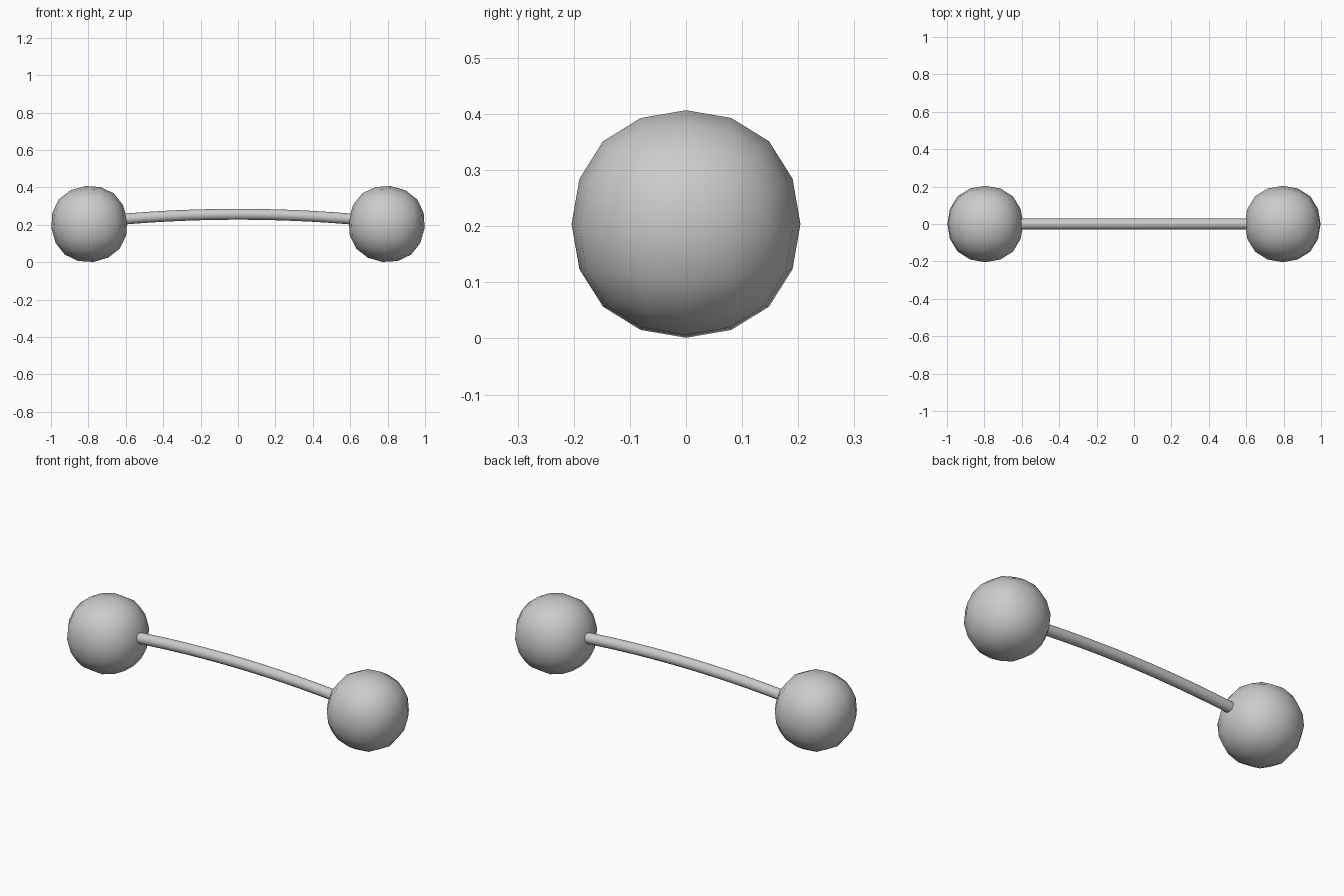
import bpy, math
from mathutils import Matrix

if "Cube" in bpy.data.objects:
    bpy.data.objects.remove(bpy.data.objects["Cube"])

ARC_R = 7.2      # radius of the gentle bend
TOP_Z = 0.256    # bar centre height in the middle
BALL_R = 0.204
BALL_X = 0.795


def arc_z(x):
    return TOP_Z - (ARC_R - math.sqrt(ARC_R ** 2 - x * x))


# Rounded end weights: subdivided cubes tilted along the bend
def ball(name, side):
    bpy.ops.mesh.primitive_cube_add(size=2 * BALL_R / 0.8395)
    ob = bpy.context.object
    ob.name = name
    ob.location = (side * BALL_X, 0, BALL_R)
    ob.rotation_euler.y = side * math.asin(BALL_X / ARC_R)
    sub = ob.modifiers.new("round", 'SUBSURF')
    sub.levels = sub.render_levels = 2
    for p in ob.data.polygons:
        p.use_smooth = True


ball("left_weight", -1)
ball("right_weight", 1)

# Bowed handle: circle swept along the arc, ends tucked in the weights
N, SIDES, HALF, RAD = 16, 16, 0.63, 0.029
verts, faces = [], []
for i in range(N + 1):
    x = -HALF + 2 * HALF * i / N
    tilt = Matrix.Rotation(math.asin(x / ARC_R), 3, 'Y')
    for j in range(SIDES):
        a = 2 * math.pi * j / SIDES
        p = tilt @ Matrix.Rotation(a, 3, 'X').col[2] * RAD
        verts.append((x + p.x, p.y, arc_z(x) + p.z))
for i in range(N):
    for j in range(SIDES):
        k = (j + 1) % SIDES
        a, b = i * SIDES, (i + 1) * SIDES
        faces.append((a + j, a + k, b + k, b + j))
faces.append(tuple(reversed(range(SIDES))))
faces.append(tuple(range(N * SIDES, (N + 1) * SIDES)))
mesh = bpy.data.meshes.new("handle_bar")
mesh.from_pydata(verts, [], faces)
bar = bpy.data.objects.new("handle_bar", mesh)
bpy.context.collection.objects.link(bar)
bpy.ops.object.select_all(action='DESELECT')
bar.select_set(True)
bpy.context.view_layer.objects.active = bar
bpy.ops.object.shade_smooth_by_angle(angle=math.radians(40))
